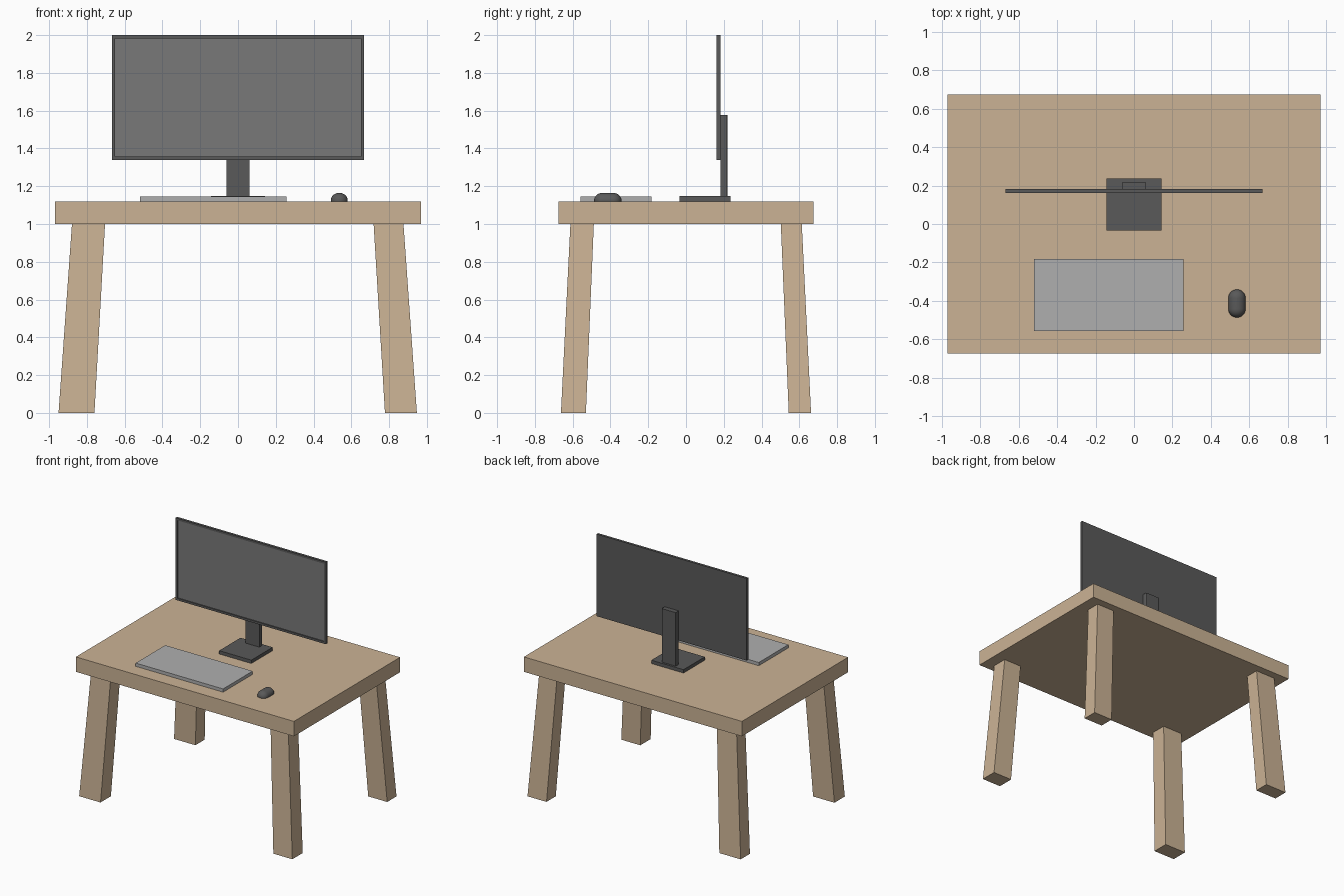
import bpy, bmesh
from mathutils import Vector

if "Cube" in bpy.data.objects:
    bpy.data.objects.remove(bpy.data.objects["Cube"])


def material(name, rgb):
    m = bpy.data.materials.new(name)
    m.diffuse_color = (*rgb, 1)
    m.use_nodes = True
    m.node_tree.nodes["Principled BSDF"].inputs["Base Color"].default_value = m.diffuse_color
    return m


wood = material("wood", (0.60, 0.45, 0.30))
dark = material("dark_plastic", (0.10, 0.10, 0.10))
glass = material("screen_grey", (0.19, 0.19, 0.19))
light = material("light_grey", (0.43, 0.43, 0.43))


def finish(name, bm, *mats):
    bmesh.ops.recalc_face_normals(bm, faces=bm.faces)
    me = bpy.data.meshes.new(name)
    bm.to_mesh(me)
    bm.free()
    ob = bpy.data.objects.new(name, me)
    bpy.context.collection.objects.link(ob)
    for m in mats:
        me.materials.append(m)
    return ob


def frustum(x, y, z, top_x=None, top_y=None):
    """Box spanning the given ranges, optionally with a different top."""
    bm = bmesh.new()
    bmesh.ops.create_cube(bm, size=2)
    for v in bm.verts:
        up = v.co.z > 0
        xs = top_x if up and top_x else x
        ys = top_y if up and top_y else y
        v.co = Vector((xs[v.co.x > 0], ys[v.co.y > 0], z[up]))
    return bm


# Table top
finish("table_top", frustum((-0.97, 0.97), (-0.675, 0.675), (1.0, 1.12)), wood)

# Splayed, tapered legs: (bottom range, top range) per side
sides = {"left": ((-0.95, -0.76), (-0.879, -0.704)),
         "right": ((0.778, 0.947), (0.718, 0.876))}
ends = {"front": ((-0.662, -0.53), (-0.612, -0.488)),
        "back": ((0.544, 0.662), (0.502, 0.613))}
for s, (xb, xt) in sides.items():
    for e, (yb, yt) in ends.items():
        finish(f"{e}_{s}_leg", frustum(xb, yb, (0, 1.0), xt, yt), wood)

# Monitor panel with a recessed screen in its front face
bm = frustum((-0.668, 0.668), (0.162, 0.182), (1.34, 2.0))
bm.normal_update()
front = min(bm.faces, key=lambda f: f.calc_center_median().y)
bmesh.ops.inset_region(bm, faces=[front], thickness=0.024, depth=0)
front.material_index = 1
hole = bmesh.ops.extrude_discrete_faces(bm, faces=[front])["faces"][0]
for f in bm.faces:
    f.material_index = int(f == hole)
bmesh.ops.translate(bm, verts=hole.verts, vec=(0, 0.008, 0))
finish("monitor", bm, dark, glass)

# Stand base and post (post has softened rear corners)
finish("stand_base", frustum((-0.143, 0.143), (-0.035, 0.236), (1.12, 1.147)), dark)
bm = frustum((-0.062, 0.062), (0.182, 0.22), (1.147, 1.578))
rear = [e for e in bm.edges if all(v.co.y > 0.2 for v in e.verts)
        and abs(e.verts[0].co.z - e.verts[1].co.z) > 0.1]
bmesh.ops.bevel(bm, geom=rear, offset=0.007, segments=2, profile=0.5, affect='EDGES')
finish("stand_post", bm, dark)

# Keyboard slab
finish("keyboard", frustum((-0.52, 0.258), (-0.558, -0.182), (1.12, 1.146)), light)

# Mouse: stretched half capsule resting on the table
bm = bmesh.new()
bmesh.ops.create_uvsphere(bm, u_segments=32, v_segments=16, radius=0.045)
bmesh.ops.bisect_plane(bm, geom=bm.verts[:] + bm.edges[:] + bm.faces[:],
                       plane_co=(0, 1e-5, 0), plane_no=(0, 1, 0))
for v in bm.verts:
    v.co.y += 0.028 if v.co.y > 5e-6 else -0.028
    v.co.z *= 0.91
    v.co += Vector((0.536, -0.414, 1.124))
cut = bmesh.ops.bisect_plane(bm, geom=bm.verts[:] + bm.edges[:] + bm.faces[:],
                             plane_co=(0, 0, 1.1201), plane_no=(0, 0, 1), clear_inner=True)
bmesh.ops.holes_fill(bm, edges=[e for e in bm.edges if e.is_boundary])
mouse = finish("mouse", bm, dark)
bpy.context.view_layer.objects.active = mouse
mouse.select_set(True)
bpy.ops.object.shade_smooth_by_angle()
